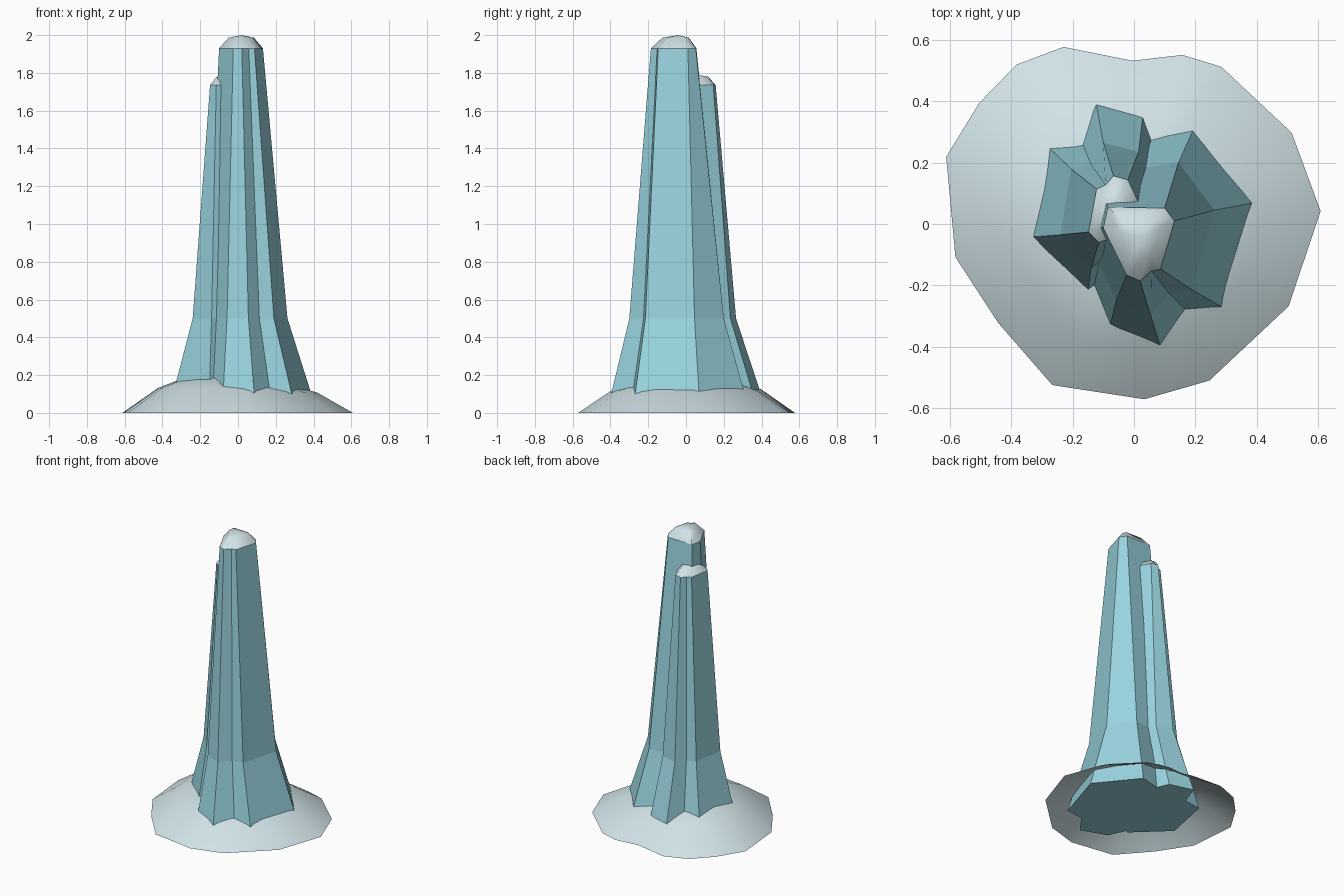
import bpy, bmesh

if "Cube" in bpy.data.objects:
    bpy.data.objects.remove(bpy.data.objects["Cube"])


def material(name, rgb):
    m = bpy.data.materials.new(name)
    m.diffuse_color = (*rgb, 1)
    m.use_nodes = True
    m.node_tree.nodes["Principled BSDF"].inputs["Base Color"].default_value = m.diffuse_color
    return m


ICE = material("ice teal", (0.32, 0.66, 0.74))
SNOW = material("snow", (0.64, 0.77, 0.81))


def loft(name, rings, mat, bottom=False, top=False, apex=None, smooth=None):
    """Skin a stack of equal-length rings, with optional end faces or a tip."""
    bm = bmesh.new()
    rows = [[bm.verts.new(p) for p in r] for r in rings]
    n = len(rows[0])
    for a, b in zip(rows, rows[1:]):
        for i in range(n):
            j = (i + 1) % n
            bm.faces.new((a[i], a[j], b[j], b[i]))
    if bottom:
        bm.faces.new(rows[0][::-1])
    if top:
        bm.faces.new(rows[-1])
    if apex:
        tip = bm.verts.new(apex)
        for i in range(n):
            bm.faces.new((rows[-1][i], rows[-1][(i + 1) % n], tip))
    me = bpy.data.meshes.new(name)
    bm.to_mesh(me)
    bm.free()
    me.materials.append(mat)
    ob = bpy.data.objects.new(name, me)
    bpy.context.collection.objects.link(ob)
    if smooth:
        bpy.ops.object.select_all(action='DESELECT')
        ob.select_set(True)
        bpy.context.view_layer.objects.active = ob
        bpy.ops.object.shade_smooth_by_angle(angle=smooth)
    return ob


def at(points, z):
    return [(x, y, z) for x, y in points]


def scaled(points, c, s, z):
    return [(c[0] + (x - c[0]) * s, c[1] + (y - c[1]) * s, z) for x, y in points]


def column(name, foot, knee, head, z_head, centre, z_top):
    # faceted shaft flaring below the knee, with a rounded snow cap
    loft(name + "_column", [at(foot, 0.0), at(knee, 0.5), at(head, z_head)],
         ICE, bottom=True, top=True)
    rise = z_top - z_head
    loft(name + "_snow_cap",
         [at(head, z_head), scaled(head, centre, 0.58, z_head + 0.8 * rise)],
         SNOW, apex=(*centre, z_top), smooth=1.0)


# tall front column (counter-clockwise from the right)
column("tall",
       [(0.42, 0.075), (0.207, 0.339), (-0.20, 0.24), (-0.25, 0.0),
        (-0.084, -0.356), (0.093, -0.42), (0.185, -0.297), (0.308, -0.283)],
       [(0.262, 0.045), (0.145, 0.20), (-0.14, 0.16), (-0.17, -0.01),
        (-0.058, -0.25), (0.055, -0.30), (0.113, -0.225), (0.19, -0.215)],
       [(0.132, 0.01), (0.10, 0.052), (-0.085, 0.055), (-0.10, -0.013),
        (-0.025, -0.166), (0.02, -0.186), (0.057, -0.153), (0.087, -0.147)],
       1.93, (0.02, -0.04), 2.0)

# shorter rear-left column
column("short",
       [(0.10, 0.23), (0.033, 0.385), (-0.13, 0.43), (-0.18, 0.29),
        (-0.305, 0.275), (-0.37, -0.045), (-0.155, -0.25), (0.0, -0.1)],
       [(0.06, 0.14), (0.015, 0.235), (-0.10, 0.265), (-0.14, 0.195),
        (-0.205, 0.18), (-0.24, -0.035), (-0.14, -0.145), (0.0, -0.06)],
       [(0.02, 0.06), (-0.02, 0.144), (-0.067, 0.157), (-0.093, 0.127),
        (-0.122, 0.114), (-0.148, -0.026), (-0.115, -0.06), (-0.02, -0.03)],
       1.735, (-0.065, 0.065), 1.79)

# snow drift around the foot, open underneath
rim = [(0.608, 0.042), (0.514, 0.297), (0.285, 0.512), (0.158, 0.551),
       (-0.005, 0.532), (-0.23, 0.577), (-0.383, 0.519), (-0.504, 0.395),
       (-0.612, 0.219), (-0.582, -0.108), (-0.442, -0.323), (-0.266, -0.525),
       (0.034, -0.571), (0.246, -0.51), (0.504, -0.268)]
drift = [[(x * s, y * s, z - lean * x * s) for x, y in rim]
         for s, z, lean in ((1, 0, 0), (0.69, 0.12, 0.03), (0.42, 0.175, 0.08))]
loft("snow_drift", drift, SNOW, apex=(0, 0, 0.2), smooth=1.0)
